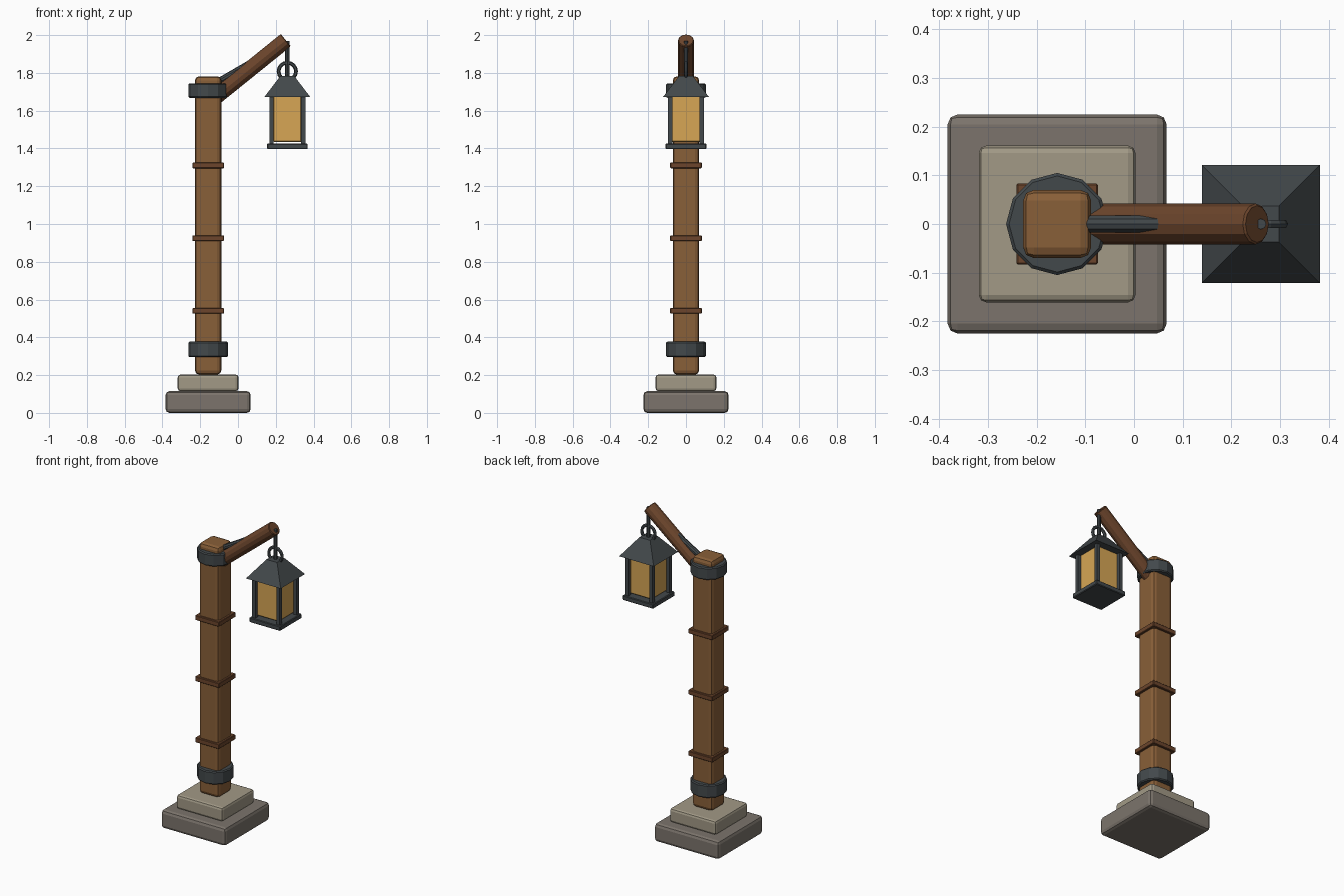
import bpy, math
from mathutils import Vector

if "Cube" in bpy.data.objects:
    bpy.data.objects.remove(bpy.data.objects["Cube"])


def mat(name, rgb):
    m = bpy.data.materials.new(name)
    m.diffuse_color = (*rgb, 1)
    m.use_nodes = True
    m.node_tree.nodes["Principled BSDF"].inputs["Base Color"].default_value = m.diffuse_color
    return m


STONE = mat("stone_dark", (0.20, 0.175, 0.15))
STONE2 = mat("stone_light", (0.36, 0.32, 0.24))
WOOD = mat("wood", (0.25, 0.115, 0.04))
WOOD_D = mat("wood_dark", (0.15, 0.06, 0.025))
IRON = mat("iron", (0.055, 0.065, 0.07))
GLASS = mat("amber_glass", (0.68, 0.38, 0.09))


def finish(name, m, bevel=0.0, seg=1):
    o = bpy.context.object
    o.name = name
    o.data.materials.append(m)
    if bevel:
        b = o.modifiers.new("bevel", "BEVEL")
        b.width, b.segments = bevel, seg
        b.limit_method = "ANGLE"
        b.angle_limit = math.radians(40)
    return o


def box(name, m, x, y, z0, z1, sx, sy, bevel=0.0, seg=1):
    bpy.ops.mesh.primitive_cube_add(size=1, location=(x, y, (z0 + z1) / 2))
    bpy.context.object.scale = (sx, sy, z1 - z0)
    bpy.ops.object.transform_apply(location=False, rotation=False, scale=True)
    return finish(name, m, bevel, seg)


def rod(name, m, a, b, r, sides=12, bevel=0.0):
    a, b = Vector(a), Vector(b)
    d = b - a
    bpy.ops.mesh.primitive_cylinder_add(
        vertices=sides, radius=r, depth=d.length, location=(a + b) / 2,
        rotation=d.to_track_quat("Z", "Y").to_euler())
    return finish(name, m, bevel)


PX, LX = -0.158, 0.261  # post axis and lantern axis

# Stone plinth
box("base_lower", STONE, PX, 0, 0, 0.115, 0.45, 0.45, 0.02, 2)
box("base_upper", STONE2, PX, 0, 0.115, 0.203, 0.322, 0.322, 0.015, 2)

# Wooden post with thin bands and iron collars
box("post", WOOD, PX, 0, 0.203, 1.782, 0.14, 0.14, 0.022, 2)
for i, z in enumerate((0.54, 0.925, 1.31)):
    box(f"post_band_{i + 1}", WOOD_D, PX, 0, z - 0.015, z + 0.015, 0.167, 0.167, 0.003)
for name, z0, z1 in (("collar_lower", 0.295, 0.377), ("collar_upper", 1.668, 1.745)):
    rod(name, IRON, (PX, 0, z0), (PX, 0, z1), 0.105, 12, 0.006)

# Slanted arm and iron brace
rod("arm", WOOD_D, (-0.13, 0, 1.664), (0.253, 0, 1.973), 0.042, 12, 0.004)
rod("arm_brace", IRON, (-0.13, 0, 1.738), (0.17, 0, 1.912), 0.018, 10)

# Hanger and ring
rod("hanger", IRON, (LX, 0, 1.77), (LX, 0, 1.97), 0.011, 8)
bpy.ops.mesh.primitive_torus_add(
    location=(LX, 0, 1.808), rotation=(math.pi / 2, 0, 0), major_radius=0.046,
    minor_radius=0.01, major_segments=16, minor_segments=6)
finish("ring", IRON)

# Lantern roof: truncated four-sided pyramid
bpy.ops.mesh.primitive_cone_add(
    vertices=4, radius1=0.121 * math.sqrt(2), radius2=0.037 * math.sqrt(2),
    depth=0.11, location=(LX, 0, 1.728), rotation=(0, 0, math.pi / 4))
finish("lantern_roof", IRON)

# Lantern body
box("lantern_floor", IRON, LX, 0, 1.396, 1.426, 0.215, 0.215, 0.004)
box("lantern_glass", GLASS, LX, 0, 1.435, 1.676, 0.15, 0.15, 0.004)
for sx in (-1, 1):
    for sy in (-1, 1):
        box("lantern_corner", IRON, LX + sx * 0.084, sy * 0.084, 1.42, 1.68, 0.023, 0.023)
